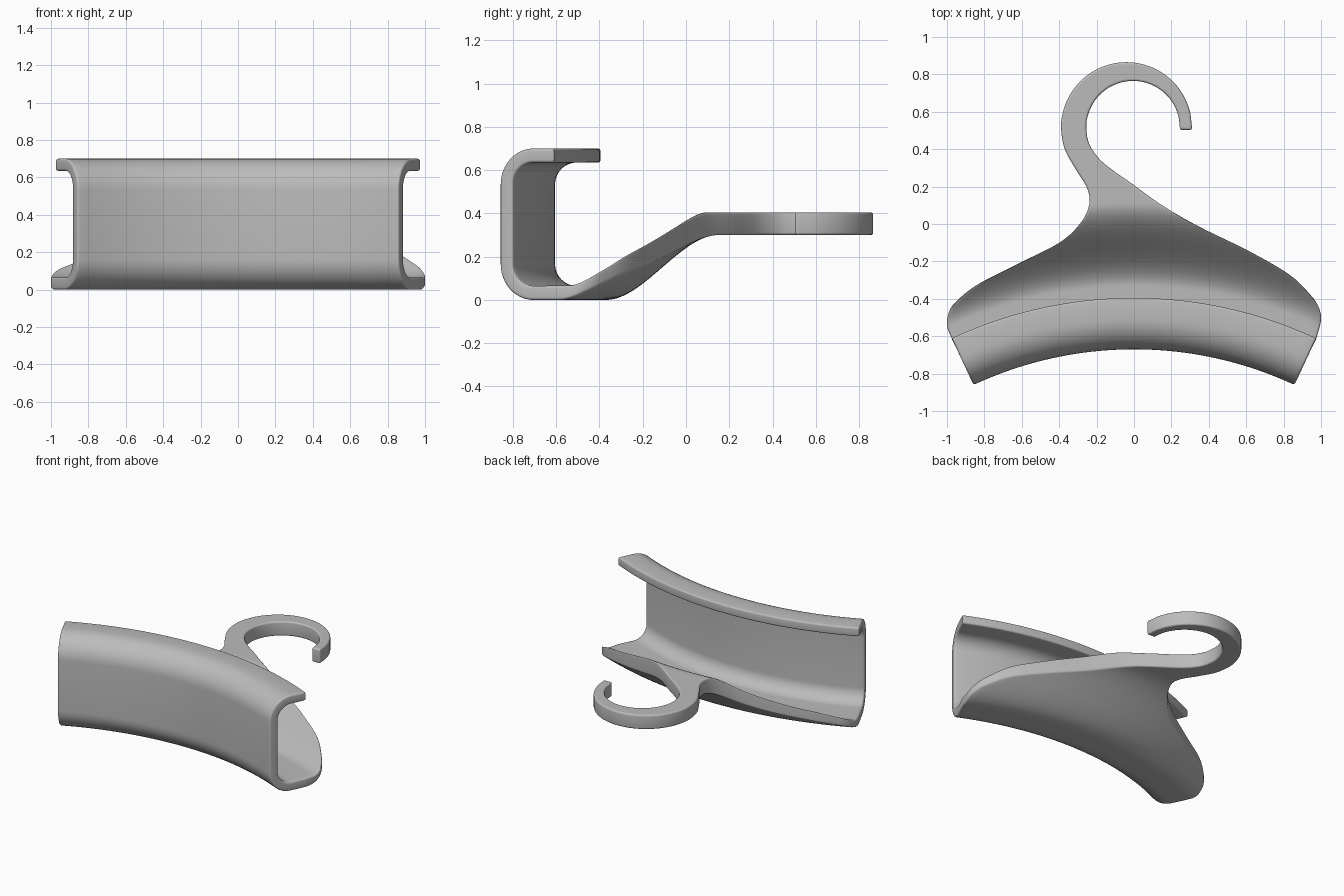
import bpy, bmesh
from math import sin, cos, radians, pi, sqrt, atan2, hypot
from mathutils import Vector

cube = bpy.data.objects.get("Cube")
if cube:
    bpy.data.objects.remove(cube)

CY = -2.70             # centre of the curved body
SPREAD = radians(25)   # half angle of the body
W = 0.012              # rounding of the rims
ROUND = [0, W * 0.08, W * 0.3, W * 0.6, W]
COLS = 48


def drop(e):
    """Depth lost to the rounded rim at distance e from the edge."""
    return 0 if e >= W else W - sqrt(W * W - (W - e) ** 2)


def smooth(r, start, end):
    t = min(1, max(0, (r + CY - start) / (end - start)))
    return t * t * (3 - 2 * t)


def sheet_top(r):
    return 0.066 + 0.339 * smooth(r, -0.33, 0.11)


def sheet_bottom(r):
    return 0.30 * smooth(r, -0.37, 0.15)


def polar(x, y):
    return hypot(x, y - CY), atan2(x, y - CY)


def point(r, a, z):
    return Vector((r * sin(a), CY + r * cos(a), z))


def make_ring(inner, outer, width, row_drop):
    """Closed cross-section; inner and outer give a point for t from 0 to 1."""
    e = [v / width for v in ROUND]
    ts = e + [e[-1] + (1 - 2 * e[-1]) * i / COLS for i in range(1, COLS)]
    ts += [1 - v for v in reversed(e)]
    top, bottom = [], []
    for t in ts:
        p, q = inner(t), outer(t)
        d = max(row_drop, drop(min(t, 1 - t) * width)) / (p - q).length
        top.append(p.lerp(q, d))
        bottom.append(q.lerp(p, d))
    return top + bottom[::-1]


def clip_row(inner, outer, row_drop=0):
    """Row of the front channel, an arc at constant radius."""
    def arc(rz):
        return lambda t: point(rz[0], SPREAD * (2 * t - 1), rz[1])
    return make_ring(arc(inner), arc(outer), 2 * SPREAD * outer[0], row_drop)


def sheet_row(left, right, row_drop=0):
    """Row of the rising sheet and the hook, from left rim to right rim."""
    (r0, a0), (r1, a1) = polar(*left), polar(*right)

    def side(height):
        def f(t):
            r = r0 + (r1 - r0) * t
            return point(r, a0 + (a1 - a0) * t, height(r))
        return f
    return make_ring(side(sheet_top), side(sheet_bottom),
                     (Vector(left) - Vector(right)).length, row_drop)


def spline(keys, steps=6):
    """Smooth path through the keys."""
    k = [Vector(p) for p in keys]
    k = [2 * k[0] - k[1]] + k + [2 * k[-1] - k[-2]]
    out = []
    for a, b, c, d in zip(k, k[1:], k[2:], k[3:]):
        for i in range(steps):
            t = i / steps
            out.append(0.5 * (2 * b + (c - a) * t + (2 * a - 5 * b + 4 * c - d) * t * t
                              + (3 * b - a - 3 * c + d) * t ** 3))
    return out + [k[-2]]


# Front channel: top lip, round corner, wall, round corner
rings = [clip_row((2.305 - e, 0.635), (2.305 - e, 0.70), drop(e)) for e in ROUND]
RC, BIG, SMALL = 2.195, 0.165, 0.10
for z, start in ((0.70 - BIG, 0), (BIG, pi / 2)):
    for i in range(13):
        a = start + i * pi / 24
        rings.append(clip_row((RC - SMALL * sin(a), z + SMALL * cos(a)),
                              (RC - BIG * sin(a), z + BIG * cos(a))))

# Rims of the sheet and hook
left = [(-.976, -.61), (-1, -.54), (-.985, -.46), (-.936, -.40), (-.83, -.32),
        (-.615, -.21), (-.4, -.10), (-.29, 0), (-.24, .1), (-.25, .19),
        (-.31, .29), (-.37, .40)]
right = [(.976, -.61), (1, -.51), (.985, -.44), (.94, -.375), (.83, -.27),
         (.615, -.145), (.35, -.015), (.15, .10), (-.01, .215), (-.11, .285),
         (-.187, .35), (-.24, .43)]
for i in range(13):
    a = pi - i * pi / 12
    left.append((-.04 + .35 * cos(a), .515 + .35 * sin(a)))
    right.append((-.005 + .25 * cos(a), .515 + .25 * sin(a)))
for l, r in zip(spline(left), spline(right)):
    rings.append(sheet_row(l, r))

# Rounded hook tip
for e in reversed(ROUND[:-1]):
    inset = drop(e)
    y = .515 - (W - e)
    rings.append(sheet_row((.31 - inset, y), (.245 + inset, y), inset))

# Skin the rings into one solid
bm = bmesh.new()
loops = [[bm.verts.new(p) for p in ring] for ring in rings]
n = len(loops[0])
for a, b in zip(loops, loops[1:]):
    for i in range(n):
        j = (i + 1) % n
        bm.faces.new((a[i], a[j], b[j], b[i]))
for ring in (loops[0], loops[-1]):
    for i in range(n // 2 - 1):
        bm.faces.new((ring[i], ring[i + 1], ring[n - 2 - i], ring[n - 1 - i]))
bmesh.ops.recalc_face_normals(bm, faces=bm.faces)
mesh = bpy.data.meshes.new("hanger")
bm.to_mesh(mesh)
bm.free()

hanger = bpy.data.objects.new("hanger", mesh)
bpy.context.collection.objects.link(hanger)

# Plain grey plastic
grey = bpy.data.materials.new("grey plastic")
grey.use_nodes = True
colour = (0.5, 0.5, 0.5, 1)
grey.diffuse_color = colour
grey.node_tree.nodes["Principled BSDF"].inputs["Base Color"].default_value = colour
mesh.materials.append(grey)

bpy.context.view_layer.objects.active = hanger
hanger.select_set(True)
bpy.ops.object.shade_smooth_by_angle(angle=radians(40))
